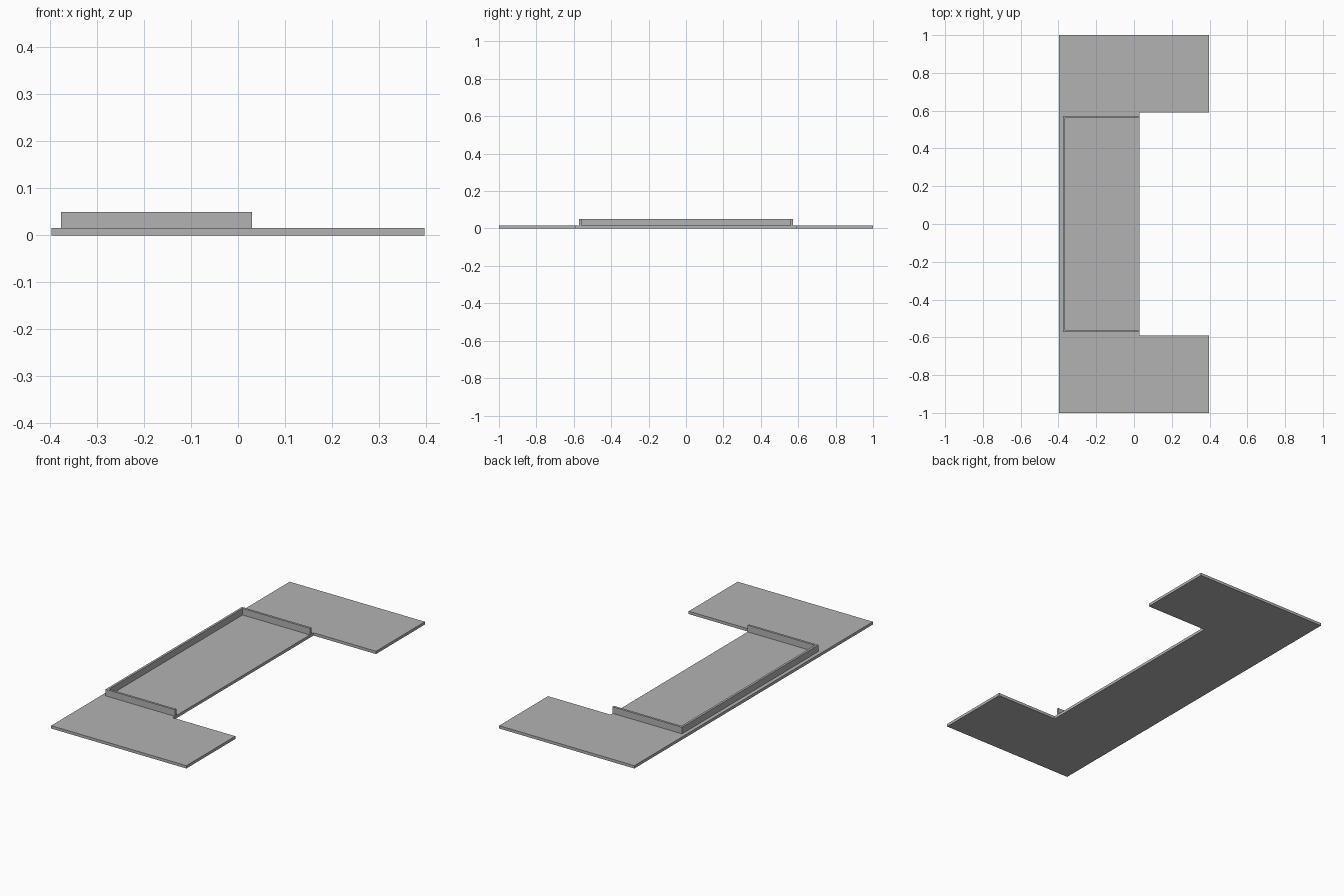
import bpy
import bmesh

if "Cube" in bpy.data.objects:
    bpy.data.objects.remove(bpy.data.objects["Cube"])

grey = bpy.data.materials.new("plain_grey")
grey.diffuse_color = (0.45, 0.45, 0.45, 1)
grey.use_nodes = True
grey.node_tree.nodes["Principled BSDF"].inputs["Base Color"].default_value = grey.diffuse_color


def extrude_outline(name, points, z0, z1):
    """Closed prism from a flat outline."""
    bm = bmesh.new()
    face = bm.faces.new([bm.verts.new((x, y, z0)) for x, y in points])
    result = bmesh.ops.extrude_face_region(bm, geom=[face])
    top = [v for v in result["geom"] if isinstance(v, bmesh.types.BMVert)]
    bmesh.ops.translate(bm, verts=top, vec=(0, 0, z1 - z0))
    bmesh.ops.recalc_face_normals(bm, faces=bm.faces)
    mesh = bpy.data.meshes.new(name)
    bm.to_mesh(mesh)
    bm.free()
    mesh.materials.append(grey)
    obj = bpy.data.objects.new(name, mesh)
    bpy.context.collection.objects.link(obj)
    return obj


def mirrored(half):
    """Complete a half outline across the y = 0 line."""
    return half + [(x, -y) for x, y in reversed(half)]


THICK, RIM_TOP = 0.015, 0.05
SIDE, NOTCH = 0.397, 0.03

# Flat C-shaped base plate
extrude_outline("base_plate", mirrored(
    [(NOTCH, -0.59), (SIDE, -0.59), (SIDE, -1.0), (-SIDE, -1.0)]), 0, THICK)

# Thin raised rim around three sides of the middle
extrude_outline("raised_rim", mirrored(
    [(-0.365, -0.56), (NOTCH, -0.56), (NOTCH, -0.572), (-0.377, -0.572)]),
    THICK, RIM_TOP)
